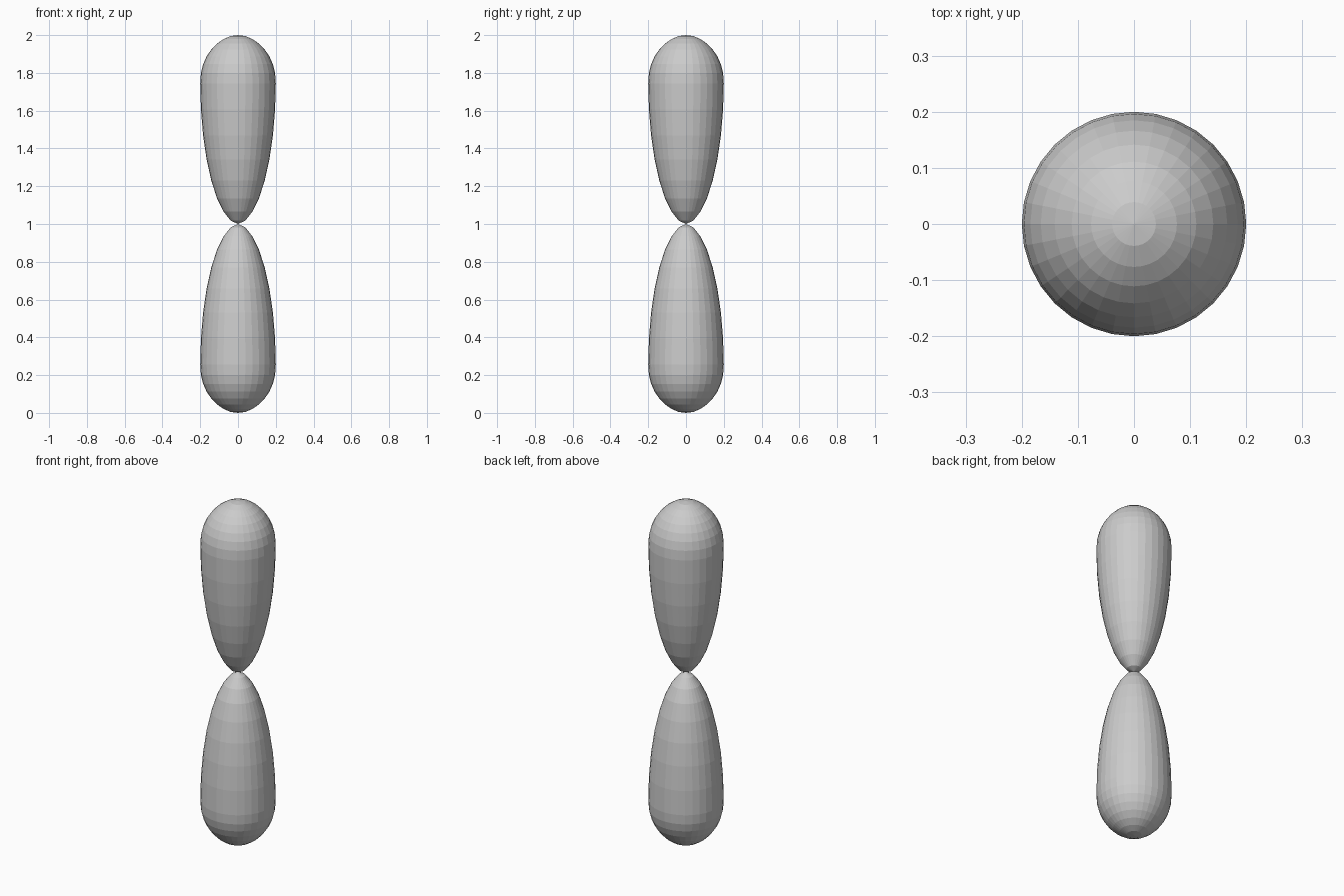
import bpy, bmesh, math

if "Cube" in bpy.data.objects:
    bpy.data.objects.remove(bpy.data.objects["Cube"])

SIDES = 32
RADIUS = 0.2
# distance of each ring from the pointed tip (touching point) to the round end
DIST = [0.0, 0.018, 0.066, 0.136, 0.23, 0.342, 0.468, 0.605, 0.745,
        0.80, 0.846, 0.887, 0.924, 0.955, 0.979, 0.995, 1.0]


def lobe(name, direction):
    """Teardrop lobe of revolution, tip at z = 1, growing up or down."""
    bm = bmesh.new()
    n = len(DIST) - 1
    tip = bm.verts.new((0, 0, 1))
    end = bm.verts.new((0, 0, 1 + direction))
    rings = []
    for k in range(1, n):
        r = RADIUS * math.sin(math.pi * k / n)
        z = 1 + direction * DIST[k]
        rings.append([bm.verts.new((r * math.cos(a), r * math.sin(a), z))
                      for a in (2 * math.pi * i / SIDES for i in range(SIDES))])
    for i in range(SIDES):
        j = (i + 1) % SIDES
        bm.faces.new((tip, rings[0][j], rings[0][i]))
        for lo, hi in zip(rings, rings[1:]):
            bm.faces.new((lo[i], lo[j], hi[j], hi[i]))
        bm.faces.new((rings[-1][i], rings[-1][j], end))
    bmesh.ops.recalc_face_normals(bm, faces=bm.faces)
    mesh = bpy.data.meshes.new(name)
    bm.to_mesh(mesh)
    bm.free()
    obj = bpy.data.objects.new(name, mesh)
    bpy.context.collection.objects.link(obj)
    return obj


# Two mirrored lobes meeting at their tips
lobe("upper_lobe", 1)
lobe("lower_lobe", -1)
